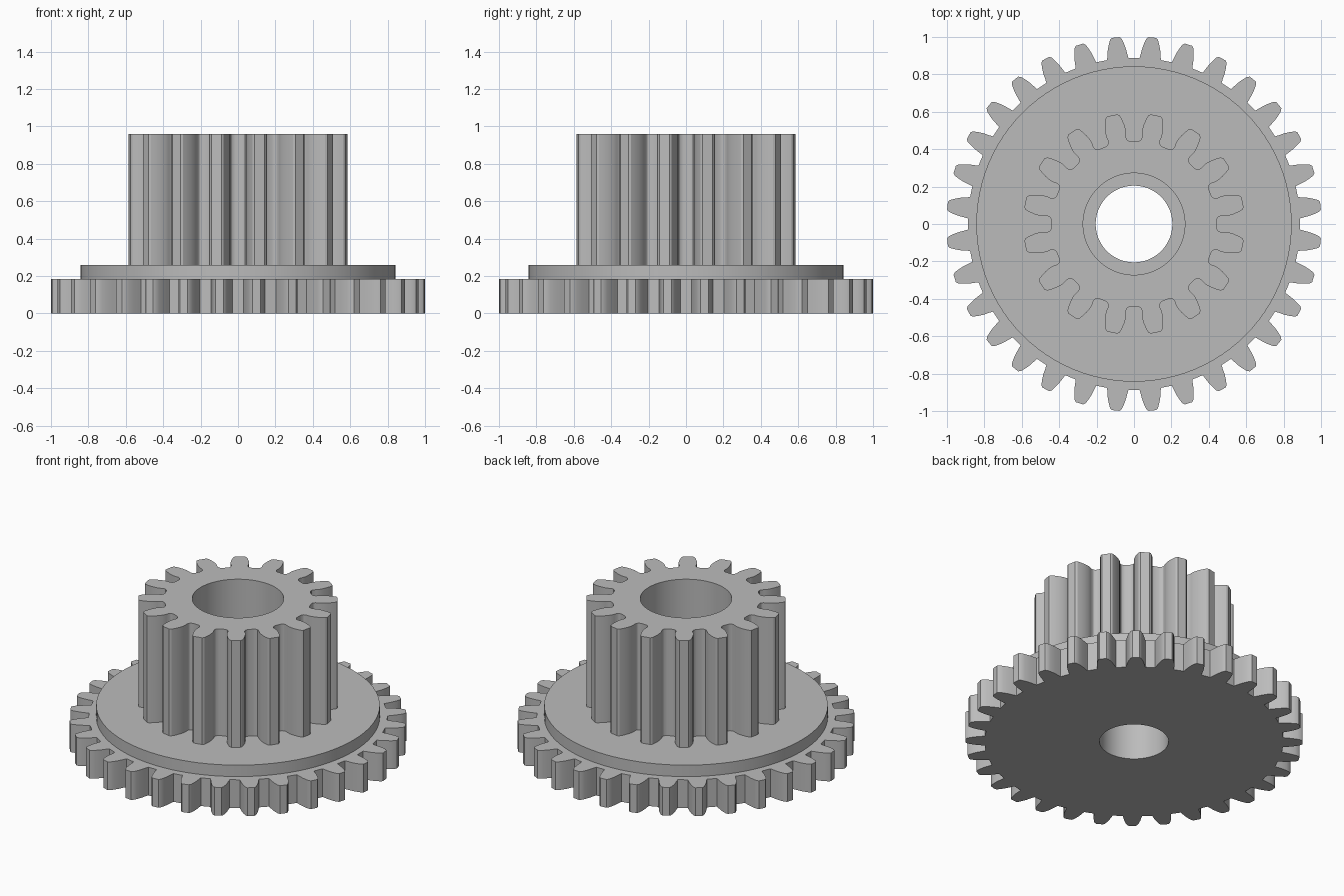
import bpy
import bmesh
from math import sin, cos, pi, radians

if "Cube" in bpy.data.objects:
    bpy.data.objects.remove(bpy.data.objects["Cube"], do_unlink=True)

grey = bpy.data.materials.new("plain grey")
grey.use_nodes = True
grey.diffuse_color = (0.5, 0.5, 0.5, 1)
grey.node_tree.nodes["Principled BSDF"].inputs["Base Color"].default_value = (0.5, 0.5, 0.5, 1)

GEAR_TOP, FLANGE_TOP, TOP = 0.185, 0.26, 0.96
BORE, COUNTERBORE, FLANGE = 0.205, 0.272, 0.843


def circle(radius, sides=96):
    return [(radius * cos(2 * pi * i / sides), radius * sin(2 * pi * i / sides))
            for i in range(sides)]


def gear(teeth, flank):
    """Outline from one tooth flank of (radius, half angle in degrees), root to tip."""
    tooth = [(r, -a) for r, a in flank] + [(r, a) for r, a in reversed(flank)]
    points = []
    for k in range(teeth):
        centre = 2 * pi * (k + 0.5) / teeth
        for r, a in tooth:
            angle = centre + radians(a)
            points.append((r * cos(angle), r * sin(angle)))
    return points


def ring(bm, points, z):
    return [bm.verts.new((x, y, z)) for x, y in points]


def wall(bm, low, high, inward=False):
    for i in range(len(low)):
        quad = [low[i - 1], low[i], high[i], high[i - 1]]
        bm.faces.new(quad[::-1] if inward else quad)


def cap(bm, outer, inner, up=1):
    """Flat face between an outer and an inner loop."""
    edges = []
    for loop in (outer, inner):
        for i in range(len(loop)):
            pair = (loop[i - 1], loop[i])
            edges.append(bm.edges.get(pair) or bm.edges.new(pair))
    made = bmesh.ops.triangle_fill(bm, edges=edges, use_beauty=True, normal=(0, 0, up))
    for face in made["geom"]:
        if isinstance(face, bmesh.types.BMFace):
            face.normal_update()
            if face.normal.z * up < 0:
                face.normal_flip()


def finish(bm, name):
    mesh = bpy.data.meshes.new(name)
    bm.to_mesh(mesh)
    bm.free()
    mesh.materials.append(grey)
    obj = bpy.data.objects.new(name, mesh)
    bpy.context.collection.objects.link(obj)
    bpy.ops.object.select_all(action="DESELECT")
    obj.select_set(True)
    bpy.context.view_layer.objects.active = obj
    bpy.ops.object.shade_smooth_by_angle(angle=radians(30))


large_outline = gear(32, [(0.888, 3.7), (0.91, 3.35), (0.94, 2.95), (0.97, 2.35),
                          (0.992, 1.8), (1.002, 1.2)])
pinion_outline = gear(16, [(0.440, 9.4), (0.443, 7.8), (0.452, 6.5), (0.465, 6.0),
                           (0.482, 6.3), (0.505, 6.3), (0.535, 5.6), (0.565, 4.6),
                           (0.585, 3.7), (0.593, 2.6)])

# Large gear with the narrow bore
bm = bmesh.new()
low, high = ring(bm, large_outline, 0), ring(bm, large_outline, GEAR_TOP)
bore_low, bore_high = ring(bm, circle(BORE), 0), ring(bm, circle(BORE), FLANGE_TOP)
wall(bm, low, high)
wall(bm, bore_low, bore_high, inward=True)
cap(bm, low, bore_low, up=-1)
cap(bm, high, ring(bm, circle(FLANGE), GEAR_TOP))
finish(bm, "large_gear")

# Round flange between the gears
bm = bmesh.new()
low, high = ring(bm, circle(FLANGE), GEAR_TOP), ring(bm, circle(FLANGE), FLANGE_TOP)
wall(bm, low, high)
cap(bm, high, ring(bm, pinion_outline, FLANGE_TOP))
finish(bm, "flange")

# Pinion with the wider counterbore and its ledge
bm = bmesh.new()
low, high = ring(bm, pinion_outline, FLANGE_TOP), ring(bm, pinion_outline, TOP)
seat, mouth = ring(bm, circle(COUNTERBORE), FLANGE_TOP), ring(bm, circle(COUNTERBORE), TOP)
wall(bm, low, high)
wall(bm, seat, mouth, inward=True)
cap(bm, high, mouth)
cap(bm, seat, ring(bm, circle(BORE), FLANGE_TOP))
finish(bm, "pinion")
